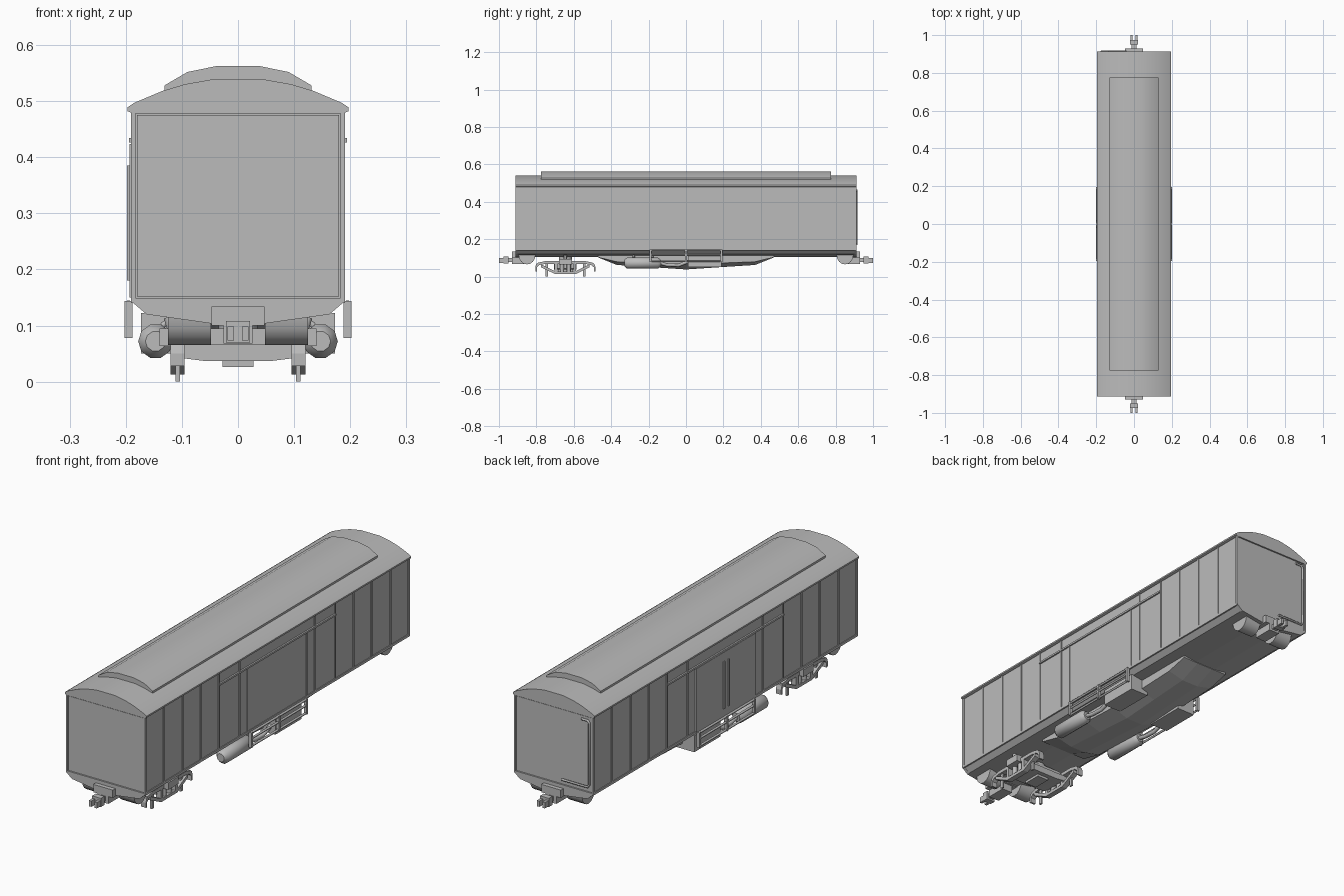
import bpy
import bmesh
import math
from mathutils import Vector

cube = bpy.data.objects.get("Cube")
if cube:
    bpy.data.objects.remove(cube, do_unlink=True)

GREY = bpy.data.materials.new("plain_grey")
GREY.use_nodes = True
GREY.diffuse_color = (0.5, 0.5, 0.5, 1)
GREY.node_tree.nodes["Principled BSDF"].inputs["Base Color"].default_value = (0.5, 0.5, 0.5, 1)


def finish(name, bm, smooth=None, recalc=True):
    if recalc:
        bmesh.ops.recalc_face_normals(bm, faces=bm.faces)
    mesh = bpy.data.meshes.new(name)
    bm.to_mesh(mesh)
    bm.free()
    mesh.materials.append(GREY)
    obj = bpy.data.objects.new(name, mesh)
    bpy.context.collection.objects.link(obj)
    if smooth:
        bpy.ops.object.select_all(action='DESELECT')
        obj.select_set(True)
        bpy.context.view_layer.objects.active = obj
        bpy.ops.object.shade_smooth_by_angle(angle=math.radians(smooth))
    return obj


def loft(name, rings, smooth=None):
    """Skin a list of equal-length closed rings and cap both ends."""
    bm = bmesh.new()
    loops = [[bm.verts.new(p) for p in ring] for ring in rings]
    n = len(loops[0])
    for a, b in zip(loops, loops[1:]):
        for i in range(n):
            bm.faces.new((a[i], a[(i + 1) % n], b[(i + 1) % n], b[i]))
    bm.faces.new(loops[0])
    bm.faces.new(loops[-1])
    return finish(name, bm, smooth)


def along_y(name, profile, y0, y1, smooth=None):
    return loft(name, [[(x, y, z) for x, z in profile] for y in (y0, y1)], smooth)


def along_x(name, profile, x0, x1, smooth=None):
    return loft(name, [[(x, y, z) for y, z in profile] for x in (x0, x1)], smooth)


def box(name, x0, x1, y0, y1, z0, z1):
    return along_y(name, [(x0, z0), (x1, z0), (x1, z1), (x0, z1)], y0, y1)


def mirrored(half):
    return half + [(-x, z) for x, z in reversed(half)]


def circle(cx, cz, r, n=10):
    return [(cx + r * math.cos(math.tau * i / n), cz + r * math.sin(math.tau * i / n))
            for i in range(n)]


def bar(name, path, r, sides=1):
    """Round or four-sided bar that follows a path."""
    curve = bpy.data.curves.new(name, 'CURVE')
    curve.dimensions = '3D'
    curve.bevel_depth = r
    curve.bevel_resolution = sides
    curve.use_fill_caps = True
    line = curve.splines.new('POLY')
    line.points.add(len(path) - 1)
    for point, co in zip(line.points, path):
        point.co = (*co, 1)
    curve.materials.append(GREY)
    obj = bpy.data.objects.new(name, curve)
    bpy.context.collection.objects.link(obj)
    bpy.ops.object.select_all(action='DESELECT')
    obj.select_set(True)
    bpy.context.view_layer.objects.active = obj
    bpy.ops.object.convert(target='MESH')
    return obj


# Body shell with chamfered underside
along_y("body", mirrored([(0.187, 0.485), (0.187, 0.143), (0.163, 0.12), (0.05, 0.104)]),
        -0.905, 0.905)

# Main roof and raised roof
along_y("roof", mirrored([(0.045, 0.539), (0.095, 0.53), (0.135, 0.518), (0.185, 0.497),
                          (0.197, 0.489), (0.197, 0.482), (0.187, 0.478)]), -0.912, 0.912, 30)
along_y("raised_roof", mirrored([(0.038, 0.5625), (0.09, 0.552), (0.131, 0.528),
                                 (0.131, 0.515)]), -0.775, 0.775, 30)

# End panels framed by posts and beams
for end, e in (("front", -1), ("rear", 1)):
    y0, y1 = sorted((e * 0.9, e * 0.908))
    box(end + "_end_panel", -0.18, 0.18, y0, y1, 0.152, 0.475)
    y0, y1 = sorted((e * 0.9, e * 0.912))
    for s in (-1, 1):
        x0, x1 = sorted((s * 0.183, s * 0.191))
        box(end + "_corner_post", x0, x1, y0, y1, 0.143, 0.482)
    box(end + "_top_beam", -0.19, 0.19, y0, y1, 0.478, 0.486)
    along_y(end + "_bottom_beam", mirrored([(0.19, 0.149), (0.19, 0.143), (0.163, 0.12),
                                            (0.05, 0.104)]), y0, y1)

# Side ribs, sole rails, door rails and steps
for side, s in (("left", 1), ("right", -1)):
    xa, xb = sorted((s * 0.184, s * 0.1905))
    for y in (0.26, 0.4, 0.525, 0.65, 0.78):
        for d in (-1, 1):
            box(side + "_rib", xa, xb, d * y - 0.004, d * y + 0.004, 0.145, 0.482)
    box(side + "_sole_rail", xa, xb, -0.912, 0.912, 0.14, 0.151)
    x0, x1 = sorted((s * 0.185, s * 0.194))
    box(side + "_door_rail", x0, x1, -0.4, 0.4, 0.426, 0.434)
    for d in (-1, 1):
        box(side + "_door_jamb", xa, xb, d * 0.203 - 0.003, d * 0.203 + 0.003, 0.15, 0.43)
    for z in (0.14, 0.115, 0.082):
        bar(side + "_step_bar", [(s * 0.195, -0.19, z), (s * 0.195, 0.19, z)], 0.005)
    for y in (-0.19, 0, 0.19):
        x0, x1 = sorted((s * 0.188, s * 0.202))
        box(side + "_step_hanger", x0, x1, y - 0.005, y + 0.005, 0.078, 0.144)

# Left doorway panel faces into the body
bm = bmesh.new()
bm.faces.new([bm.verts.new((0.188, y, z)) for y, z in
              ((-0.2, 0.151), (-0.2, 0.426), (0.2, 0.426), (0.2, 0.151))])
bm.normal_update()
for face in bm.faces:
    if face.normal.x > 0:
        face.normal_flip()
finish("left_door_panel", bm, recalc=False)

# Right sliding door with two handles
box("right_door", -0.193, -0.185, -0.205, 0.205, 0.15, 0.424)
for y in (-0.016, 0.016):
    box("right_door_handle", -0.198, -0.192, y - 0.004, y + 0.004, 0.18, 0.385)

# Pipe on the rear end
bar("rear_end_pipe", [(-0.135, 0.913, 0.462), (-0.165, 0.913, 0.462), (-0.173, 0.913, 0.452),
                      (-0.173, 0.913, 0.185), (-0.165, 0.913, 0.172), (-0.04, 0.913, 0.172)], 0.005)

# Fish-bellied centre sill
rings = []
for y, d in ((-0.47, 0.003), (-0.37, 0.043), (-0.18, 0.055), (0, 0.067),
             (0.18, 0.055), (0.37, 0.043), (0.47, 0.003)):
    rings.append([(x, y, z) for x, z in mirrored([(0.115, 0.112), (0.115, 0.105 - 0.6 * d),
                                                  (0.04, 0.105 - d)])])
loft("centre_sill", rings)

# Underfloor cylinder, equipment box and connecting pipe on each side
for side, s in (("left", 1), ("right", -1)):
    c = s * 0.147
    loft(side + "_air_cylinder",
         [[(x, y, z) for x, z in circle(c, 0.072, r)] for y, r in
          ((-0.33, 0.018), (-0.315, 0.031), (-0.15, 0.031), (-0.135, 0.018))], 40)
    x0, x1 = sorted((s * 0.085, s * 0.173))
    box(side + "_equipment_box", x0, x1, 0.01, 0.19, 0.05, 0.122)
    bar(side + "_cylinder_pipe", [(c, -0.14, 0.072), (c, -0.1, 0.062), (c, -0.04, 0.06),
                                  (c, 0.0, 0.075), (c, 0.02, 0.085)], 0.009, 2)
    for y in (-0.28, -0.18):
        bar(side + "_cylinder_strap", [(s * 0.135, y, 0.1), (s * 0.11, y, 0.118)], 0.006)

# Headstocks, couplers and rounded end drums
for end, e in (("front", -1), ("rear", 1)):
    def span(a, b):
        return sorted((e * a, e * b))
    box(end + "_headstock", -0.047, 0.047, *span(0.83, 0.93), 0.1, 0.134)
    box(end + "_draft_gear", -0.026, 0.026, *span(0.84, 0.93), 0.068, 0.104)
    box(end + "_coupler_shank", -0.012, 0.012, *span(0.92, 0.97), 0.077, 0.098)
    box(end + "_coupler_head", -0.021, 0.021, *span(0.95, 0.975), 0.07, 0.108)
    for s in (-1, 1):
        x0, x1 = sorted((s * 0.007, s * 0.019))
        box(end + "_coupler_jaw", x0, x1, *span(0.97, 1.0), 0.073, 0.098)
        x0, x1 = sorted((s * 0.048, s * 0.125))
        drum = [(e * 0.85 + 0.045 * math.cos(a), 0.115 - 0.05 * math.sin(a))
                for a in [math.pi * i / 8 for i in range(9)]]
        along_x(end + "_step_drum", drum, x0, x1, 40)

# Front bogie: bolster, pivot and open side frames
B = -0.645
box("bogie_bolster", -0.14, 0.14, B - 0.035, B + 0.035, 0.064, 0.095)
along_y("bogie_crossbeam", mirrored([(0.1, 0.066), (0.1, 0.042), (0.06, 0.037)]), B - 0.06, B + 0.06)
box("bogie_pivot", -0.028, 0.028, B - 0.04, B + 0.04, 0.026, 0.066)
loft("bogie_centre_plate", [[(x, B + y, z) for x, y in circle(0, 0, 0.035, 16)]
                            for z in (0.09, 0.11)], 40)
for side, s in (("left", 1), ("right", -1)):
    x = s * 0.107
    x0, x1 = sorted((s * 0.095, s * 0.12))
    for d in (-1, 1):
        # Upper and lower chords with a hooked end
        top = [(0, 0.082), (0.11, 0.082), (0.15, 0.073), (0.15, 0.06), (0.11, 0.067), (0, 0.067)]
        low = [(0, 0.013), (0.055, 0.013), (0.13, 0.05), (0.13, 0.066), (0.05, 0.026), (0, 0.026)]
        hook = [(0.14, 0.073), (0.155, 0.068), (0.161, 0.05), (0.16, 0.028),
                (0.152, 0.028), (0.152, 0.05), (0.14, 0.06)]
        for label, shape in (("top_chord", top), ("bottom_chord", low), ("axle_hook", hook)):
            along_x(side + "_bogie_" + label, [(B + d * y, z) for y, z in shape], x0, x1)
        box(side + "_frame_column", x0, x1, B + d * 0.05 - 0.007, B + d * 0.05 + 0.007, 0.018, 0.075)
        bar(side + "_bogie_spring", [(x, B + d * 0.018, 0.02), (x, B + d * 0.018, 0.068)], 0.011, 2)
        x2, x3 = sorted((s * 0.103, s * 0.111))
        box(side + "_brake_hanger", x2, x3, B + d * 0.1 - 0.007, B + d * 0.1 + 0.007, 0, 0.07)
    bar(side + "_bogie_stay", [(s * 0.112, B, 0.075), (s * 0.125, B, 0.115)], 0.009)
